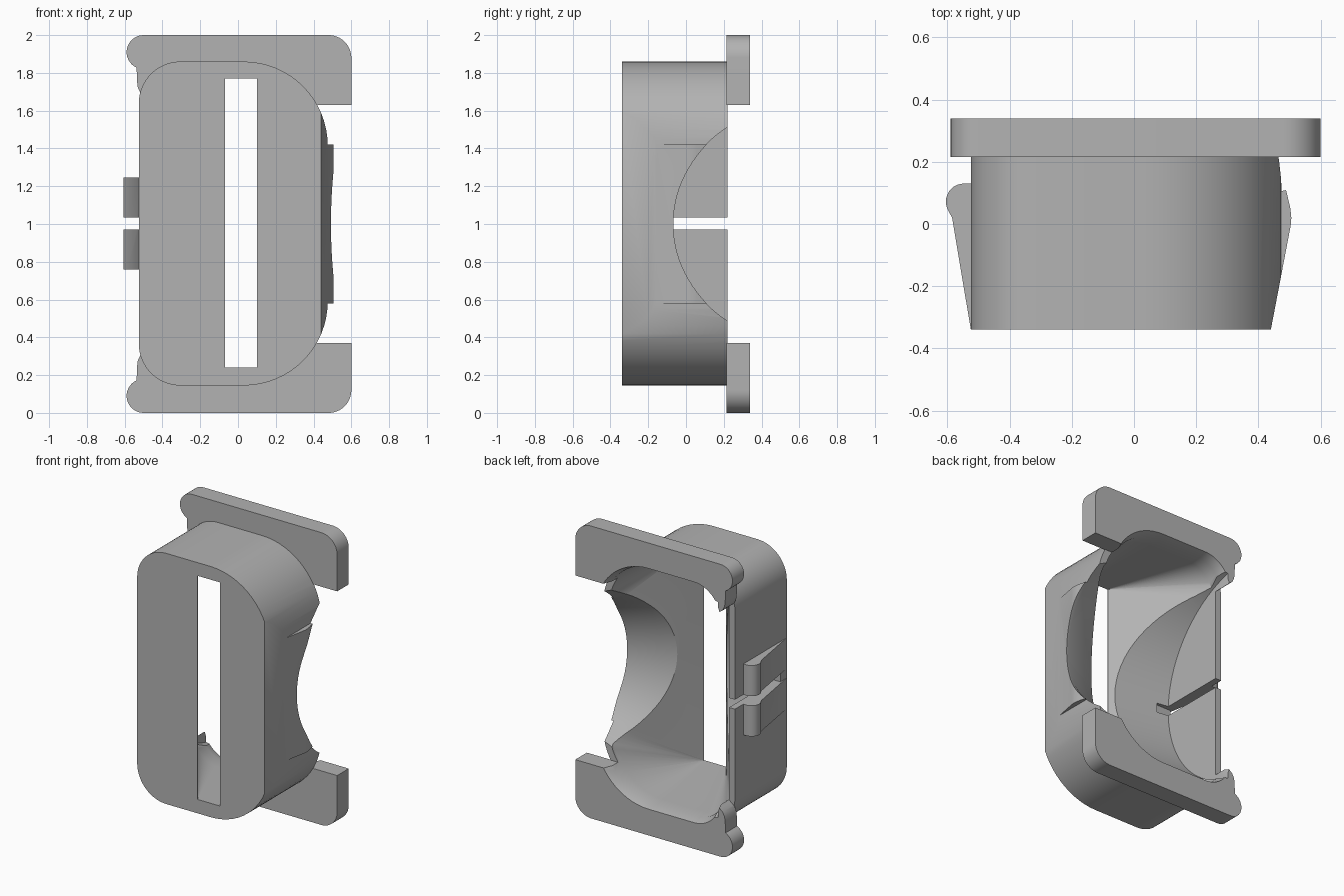
import bpy, bmesh
from math import sin, cos, pi, radians

if "Cube" in bpy.data.objects:
    bpy.data.objects.remove(bpy.data.objects["Cube"])

grey = bpy.data.materials.new("plain grey")
grey.use_nodes = True
COLOUR = (0.45, 0.45, 0.45, 1)
grey.diffuse_color = COLOUR
grey.node_tree.nodes["Principled BSDF"].inputs["Base Color"].default_value = COLOUR


def arc(cx, cz, r, start, end, n=16):
    return [(cx + r * cos(radians(start + (end - start) * i / n)),
             cz + r * sin(radians(start + (end - start) * i / n))) for i in range(n + 1)]


def outline(x0, x1, z0, z1, rl, rr):
    """Rounded rectangle with separate left and right corner radii."""
    return (arc(x1 - rr, z1 - rr, rr, 90, 0) + arc(x1 - rr, z0 + rr, rr, 0, -90)
            + arc(x0 + rl, z0 + rl, rl, 270, 180) + arc(x0 + rl, z1 - rl, rl, 180, 90))


def loft(name, rings):
    """Closed solid through rings of 3D points."""
    bm = bmesh.new()
    loops = [[bm.verts.new(p) for p in ring] for ring in rings]
    n = len(loops[0])
    for a, b in zip(loops, loops[1:]):
        for i in range(n):
            j = (i + 1) % n
            bm.faces.new((a[i], a[j], b[j], b[i]))
    bm.faces.new(loops[0])
    bm.faces.new(loops[-1])
    bmesh.ops.recalc_face_normals(bm, faces=bm.faces)
    mesh = bpy.data.meshes.new(name)
    bm.to_mesh(mesh)
    bm.free()
    mesh.materials.append(grey)
    obj = bpy.data.objects.new(name, mesh)
    bpy.context.collection.objects.link(obj)
    return obj


def at_y(points, y):
    return [(x, y, z) for x, z in points]


def prism_z(name, points, z0, z1):
    return loft(name, [[(x, y, z) for x, y in points] for z in (z0, z1)])


def boolean(target, tool, operation, keep=False):
    bpy.context.view_layer.objects.active = target
    mod = target.modifiers.new("boolean", "BOOLEAN")
    mod.object, mod.operation, mod.solver = tool, operation, "EXACT"
    bpy.ops.object.modifier_apply(modifier=mod.name)
    if not keep:
        bpy.data.objects.remove(tool)


# Main shell, with the right wall tapering towards the front
shell = outline(-0.525, 0.475, 0.145, 1.86, 0.22, 0.445)
body = loft("housing", [at_y(shell, -0.34), at_y(shell, 0.22)])
taper = prism_z("taper_cutter", [(0.4304, -0.39), (0.53, 0.13), (0.7, 0.13), (0.7, -0.39)], 0, 2)
boolean(body, taper, "DIFFERENCE")

# Wedge rib on the right wall
rib = prism_z("side_rib", [(0.4, -0.3), (0.4476, -0.3), (0.504, -0.005), (0.506, 0.02), (0.503, 0.05),
                           (0.487, 0.118), (0.4, 0.118)], 0.58, 1.42)
boolean(body, rib, "UNION")

# Two snap latches on the left wall
latch = [(-0.515, -0.34), (-0.525, -0.338), (-0.585, 0.02)] + arc(-0.547, 0.072, 0.058, 205, 90, 10) + [(-0.515, 0.13)]
for z0, z1 in ((0.76, 0.97), (1.035, 1.245)):
    boolean(body, prism_z("latch", latch, z0, z1), "UNION")

# Rear flange bars, the lower one mirrored from the upper
bar = ([(0.6, 1.63)] + arc(0.48, 1.88, 0.12, 0, 90) + arc(-0.5, 1.91, 0.09, 90, 246)
       + [(-0.535, 1.76), (-0.53, 1.72), (-0.515, 1.69), (-0.49, 1.67), (-0.45, 1.63)])
for points in (bar, [(x, 2 - z) for x, z in bar]):
    boolean(body, loft("flange", [at_y(points, 0.215), at_y(points, 0.34)]), "UNION")

# Funnel from the rear mouth down to the front slot
slot = outline(-0.07, 0.1, 0.24, 1.77, 0.002, 0.002)
mouth = outline(-0.48, 0.43, 0.195, 1.81, 0.2, 0.4)
lip = outline(-0.497, 0.447, 0.178, 1.827, 0.2, 0.4)
funnel = loft("funnel_cutter", [at_y(slot, -0.4), at_y(slot, -0.335), at_y(mouth, 0.2),
                                at_y(mouth, 0.28), at_y(lip, 0.345), at_y(lip, 0.4)])
boolean(body, funnel, "DIFFERENCE")

# Round seat turned about a crosswise axis
seat_profile = [(-0.48, 0.76), (-0.07, 0.825), (0.1, 0.745), (0.3, 0.655), (0.475, 0.59), (0.6, 0.57)]
SIDES = 96
seat = loft("seat_cutter", [[(x, 0.52 + r * cos(2 * pi * i / SIDES), 1 + r * sin(2 * pi * i / SIDES))
                             for i in range(SIDES)] for x, r in seat_profile])
boolean(body, seat, "DIFFERENCE")

# Slit that separates the latches
slit = prism_z("slit_cutter", [(-0.7, -0.27), (-0.4, -0.27), (-0.4, 0.3), (-0.7, 0.3)], 0.97, 1.035)
boolean(body, slit, "DIFFERENCE")

bpy.ops.object.select_all(action="DESELECT")
body.select_set(True)
bpy.context.view_layer.objects.active = body
bpy.ops.object.shade_smooth_by_angle(angle=radians(28))
